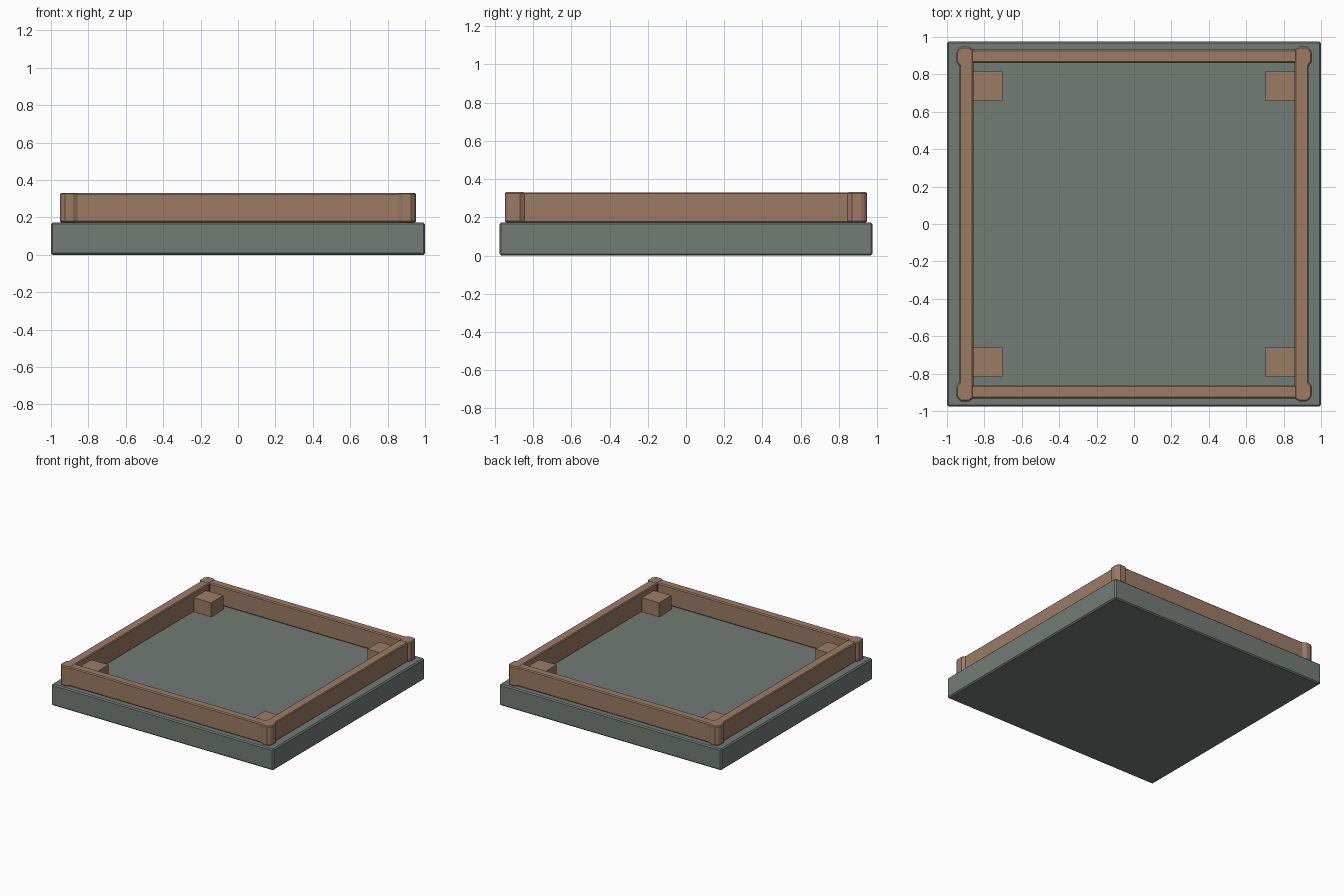
import bpy, bmesh

if "Cube" in bpy.data.objects:
    bpy.data.objects.remove(bpy.data.objects["Cube"])


def material(name, color):
    m = bpy.data.materials.new(name)
    m.diffuse_color = (*color, 1)
    m.use_nodes = True
    m.node_tree.nodes["Principled BSDF"].inputs["Base Color"].default_value = m.diffuse_color
    return m


wood = material("brown_wood", (0.33, 0.2, 0.13))
stone = material("grey_green", (0.17, 0.2, 0.18))


def prism(name, outline, z0, z1, mat, bevel=0.0):
    """Extrude an outline from z0 to z1, with chamfered edges."""
    bm = bmesh.new()
    face = bm.faces.new([bm.verts.new((x, y, z0)) for x, y in outline])
    ext = bmesh.ops.extrude_face_region(bm, geom=[face])
    for v in ext["geom"]:
        if isinstance(v, bmesh.types.BMVert):
            v.co.z = z1
    bmesh.ops.recalc_face_normals(bm, faces=bm.faces)
    me = bpy.data.meshes.new(name)
    bm.to_mesh(me)
    bm.free()
    me.materials.append(mat)
    ob = bpy.data.objects.new(name, me)
    bpy.context.collection.objects.link(ob)
    if bevel:
        mod = ob.modifiers.new("Bevel", "BEVEL")
        mod.width = bevel
        mod.segments = 1
        mod.limit_method = "ANGLE"
        mod.angle_limit = 1.0
    return ob


def box(name, x0, x1, y0, y1, z0, z1, mat, bevel=0.0):
    x0, x1 = sorted((x0, x1))
    y0, y1 = sorted((y0, y1))
    return prism(name, [(x0, y0), (x1, y0), (x1, y1), (x0, y1)], z0, z1, mat, bevel)


# base slab
box("base_slab", -1, 1, -0.976, 0.976, 0, 0.173, stone, 0.009)

# rails
Z0, Z1 = 0.173, 0.331
for s, side, end in ((-1, "left", "front"), (1, "right", "back")):
    box(side + "_rail", s * 0.859, s * 0.934, -0.87, 0.87, Z0, Z1, wood, 0.006)
    box(end + "_rail", -0.88, 0.88, s * 0.862, s * 0.932, Z0, Z1, wood, 0.008)

# flared corner posts and inner corner blocks
POST = [(0.933, 0.843), (0.951, 0.868), (0.951, 0.915), (0.942, 0.935),
        (0.925, 0.948), (0.882, 0.948), (0.858, 0.932), (0.858, 0.843)]
for sx, side in ((-1, "left"), (1, "right")):
    for sy, end in ((-1, "front"), (1, "back")):
        prism(f"{end}_{side}_post", [(sx * x, sy * y) for x, y in POST],
              Z0, Z1 + 0.001, wood, 0.007)
        box(f"{end}_{side}_block", sx * 0.704, sx * 0.862, sy * 0.66, sy * 0.816,
            0.172, 0.288, wood)
